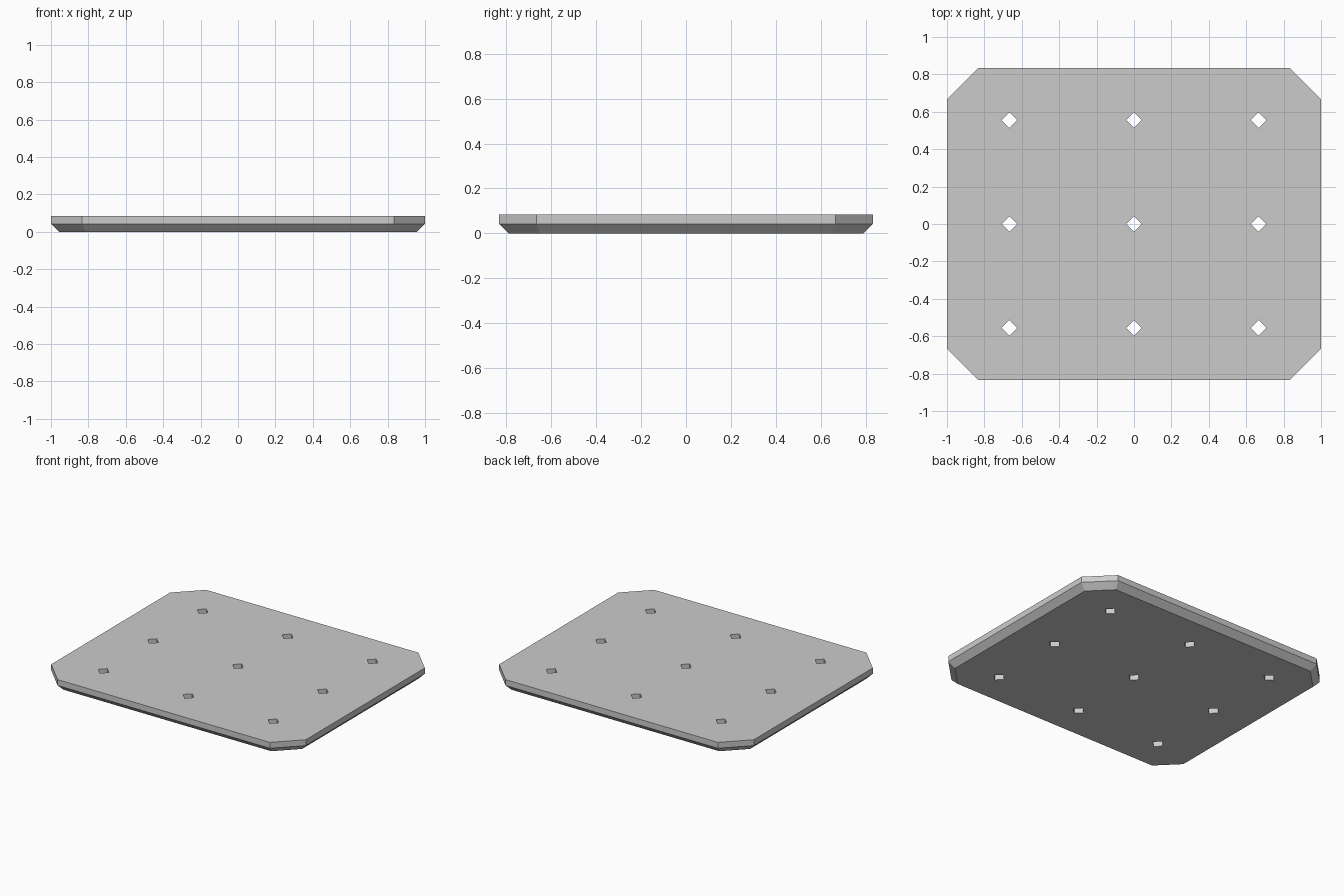
import bpy, bmesh
from math import tan, radians

if "Cube" in bpy.data.objects:
    bpy.data.objects.remove(bpy.data.objects["Cube"])

HX, HY, CORNER = 1.0, 0.8333, 0.1667   # half sizes and corner cut
HEIGHT, BEVEL = 0.0833, 0.0417         # thickness and underside bevel
HOLE = 0.0417                          # half diagonal of a diamond hole


def octagon(inset):
    """Rectangle with cut corners, inset evenly on all eight sides."""
    x, y = HX - inset, HY - inset
    c = CORNER - inset + inset * tan(radians(22.5))
    return [(x, c - y), (x, y - c), (x - c, y), (c - x, y),
            (-x, y - c), (-x, c - y), (c - x, -y), (x - c, -y)]


def loft(bm, sections):
    """Closed solid through matching (outline, z) sections, bottom to top."""
    rings = [[bm.verts.new((x, y, z)) for x, y in pts] for pts, z in sections]
    for low, high in zip(rings, rings[1:]):
        for i in range(len(low)):
            j = (i + 1) % len(low)
            bm.faces.new((low[i], low[j], high[j], high[i]))
    bm.faces.new(rings[0][::-1])
    bm.faces.new(rings[-1])


def make_object(name, bm):
    bmesh.ops.recalc_face_normals(bm, faces=bm.faces)
    mesh = bpy.data.meshes.new(name)
    bm.to_mesh(mesh)
    bm.free()
    obj = bpy.data.objects.new(name, mesh)
    bpy.context.collection.objects.link(obj)
    return obj


# Plate with a bevelled underside
bm = bmesh.new()
loft(bm, [(octagon(BEVEL), 0), (octagon(0), BEVEL), (octagon(0), HEIGHT)])
plate = make_object("base_plate", bm)

# Grid of diamond hole cutters
bm = bmesh.new()
for cx in (-0.6667, 0, 0.6667):
    for cy in (-0.5556, 0, 0.5556):
        diamond = [(cx + HOLE, cy), (cx, cy + HOLE), (cx - HOLE, cy), (cx, cy - HOLE)]
        loft(bm, [(diamond, -0.1), (diamond, HEIGHT + 0.1)])
cutter = make_object("hole_cutter", bm)
cutter.hide_render = True

# Cut the holes, then drop the cutter
cut = plate.modifiers.new("holes", 'BOOLEAN')
cut.operation = 'DIFFERENCE'
cut.solver = 'EXACT'
cut.object = cutter
bpy.context.view_layer.objects.active = plate
bpy.ops.object.modifier_apply(modifier=cut.name)
bpy.data.objects.remove(cutter)
